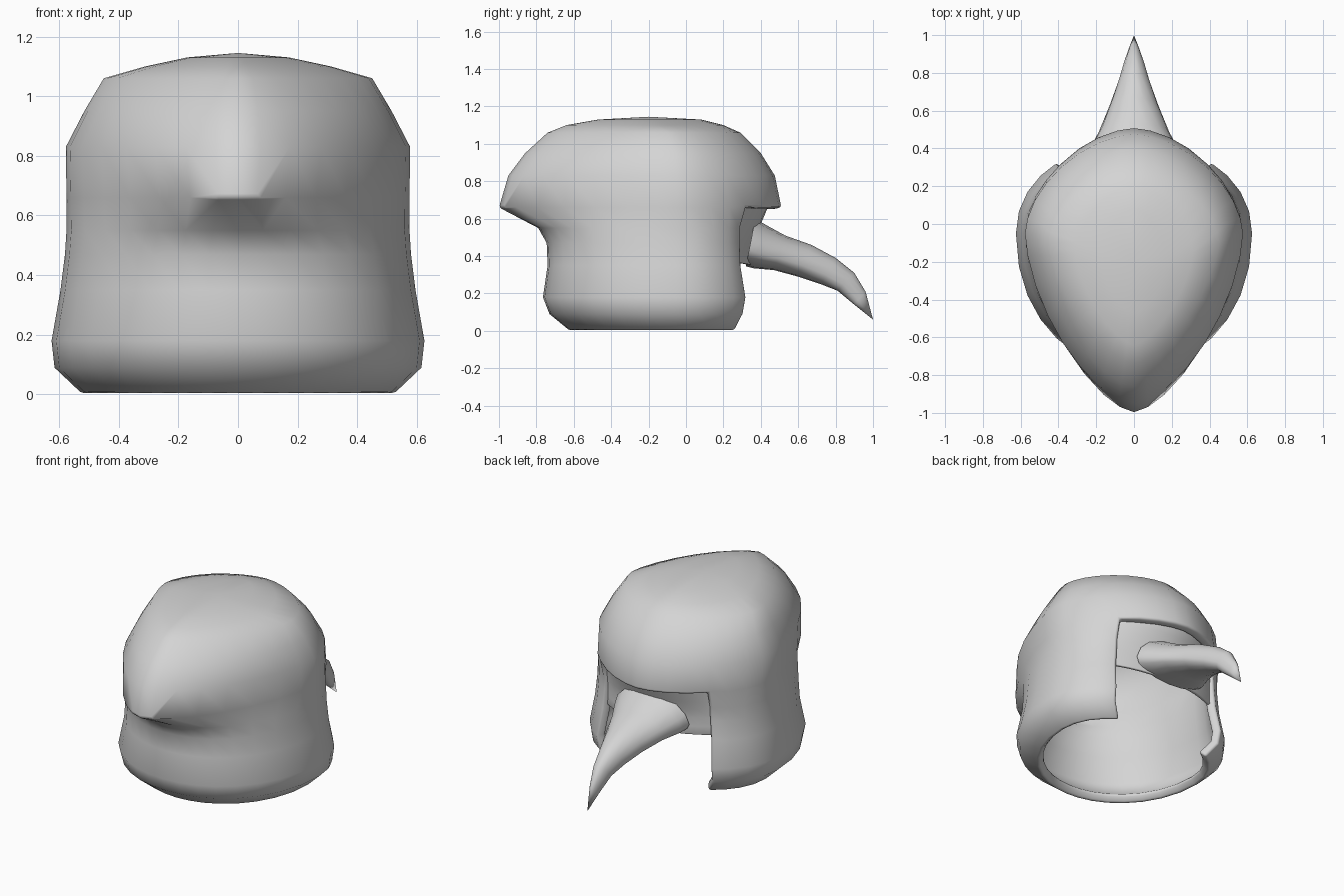
import bpy
import math

cube = bpy.data.objects.get("Cube")
if cube:
    bpy.data.objects.remove(cube, do_unlink=True)


def make_material(name, value):
    material = bpy.data.materials.new(name)
    material.use_nodes = True
    color = (value, value, value, 1)
    material.diffuse_color = color
    material.node_tree.nodes["Principled BSDF"].inputs["Base Color"].default_value = color
    return material


def make_object(name, verts, faces, material, thickness=0):
    mesh = bpy.data.meshes.new(name)
    mesh.from_pydata(verts, [], faces)
    mesh.materials.append(material)
    obj = bpy.data.objects.new(name, mesh)
    bpy.context.collection.objects.link(obj)
    bpy.ops.object.select_all(action="DESELECT")
    obj.select_set(True)
    bpy.context.view_layer.objects.active = obj
    if thickness:
        solid = obj.modifiers.new("Thickness", "SOLIDIFY")
        solid.thickness = thickness
        solid.offset = -1
        bpy.ops.object.modifier_apply(modifier=solid.name)
        # Soft rims
        bevel = obj.modifiers.new("Soft rims", "BEVEL")
        bevel.width = thickness * .25
        bevel.segments = 2
        bevel.limit_method = "ANGLE"
        bevel.angle_limit = math.radians(75)
        bpy.ops.object.modifier_apply(modifier=bevel.name)
    bpy.ops.object.shade_smooth_by_angle(angle=math.radians(85))


def loft(rings, is_open=None):
    """Skin a stack of equal rings; a fan closes it at the vertex after the last ring."""
    count = len(rings[0])
    faces = []
    for i in range(len(rings)):
        for j in range(count):
            k = (j + 1) % count
            low, high = i * count, (i + 1) * count
            if i == len(rings) - 1:
                faces.append((low + j, high, low + k))
            elif not (is_open and is_open(i, j)):
                faces.append((low + j, high + j, high + k, low + k))
    return [point for ring in rings for point in ring], faces


grey = make_material("plain grey", 0.66)

# Helmet shell: height, half width, rear y, face y, rear roundness, middle y
SEGMENTS = 32
BROW_HEIGHT = 0.66
shell_levels = [
    (0, .52, -.62, .35, 2, -.05),
    (.09, .615, -.73, .41, 2.1, -.05),
    (.18, .625, -.765, .43, 2.1, -.05),
    (.35, .595, -.74, .395, 2.05, -.05),
    (.47, .58, -.745, .39, 2.05, -.05),
    (.55, .575, -.79, .39, 1.9, -.05),
    (BROW_HEIGHT, .575, -1, .51, 1.5, -.05),
    (.83, .577, -.95, .475, 1.6, -.05),
    (.95, .515, -.86, .4, 1.6, -.06),
    (1.06, .45, -.74, .29, 1.48, -.1),
    (1.1, .31, -.64, .2, 1.5, -.15),
    (1.13, .17, -.47, .08, 1.7, -.2),
]


def power(value, exponent):
    return math.copysign(abs(value) ** exponent, value)


def shell_ring(z, width, rear, face, rear_round, middle):
    upper = z >= BROW_HEIGHT
    ring = []
    for j in range(SEGMENTS):
        angle = math.tau * j / SEGMENTS
        if not upper:  # draw the cheek edges inward
            angle -= .09 * math.sin(2 * angle)
        s, c = math.sin(angle), math.cos(angle)
        face_round = 1.72 if upper else 2.1
        exponent = 2 / (face_round if c > 0 else rear_round)
        reach = face - middle if c > 0 else middle - rear
        ring.append((width * power(s, exponent), middle + reach * power(c, exponent), z))
    return ring


def face_opening(i, j):
    below_brow = shell_levels[i + 1][0] <= BROW_HEIGHT
    return below_brow and (j < SEGMENTS // 8 or j >= SEGMENTS - SEGMENTS // 8)


shell_verts, shell_faces = loft([shell_ring(*level) for level in shell_levels], face_opening)
make_object("helmet_shell", shell_verts + [(0, -.2, 1.145)], shell_faces, grey, .055)

# Mask: curved band across the upper face opening, leaning out under the brow
COLUMNS, ROWS = 12, 6
mask_verts, mask_faces = [], []
for row in range(ROWS + 1):
    for column in range(COLUMNS + 1):
        side = 2 * column / COLUMNS - 1
        rise = row / ROWS
        lean = .14 * max(0, rise - .4) * (1 - side * side)
        mask_verts.append((.44 * side, .36 - .13 * side * side + lean,
                           .345 + .025 * abs(side) + .33 * rise))
for row in range(ROWS):
    for column in range(COLUMNS):
        a = row * (COLUMNS + 1) + column
        b = a + COLUMNS + 1
        mask_faces.append((a, b, b + 1, a + 1))
make_object("mask", mask_verts, mask_faces, grey, .02)

# Beak sections: low y, low z, high y, high z, half width
beak_sections = [
    (.32, .345, .37, .6, .26),
    (.36, .335, .43, .565, .24),
    (.47, .325, .53, .51, .185),
    (.6, .29, .67, .46, .13),
    (.72, .25, .8, .39, .085),
    (.81, .215, .9, .31, .055),
    (.9, .14, .96, .21, .027),
]
WIDEST = .35  # share of the section's height at which it is widest


def beak_ring(low_y, low_z, high_y, high_z, width):
    ring = []
    for j in range(16):
        angle = math.tau * j / 16
        c = math.cos(angle)
        blend = WIDEST + c * (1 - WIDEST if c > 0 else WIDEST)
        ring.append((-width * math.sin(angle), low_y + (high_y - low_y) * blend,
                     low_z + (high_z - low_z) * blend))
    return ring


beak_verts, beak_faces = loft([beak_ring(*section) for section in beak_sections])
make_object("beak", beak_verts + [(0, 1, .06)], beak_faces, grey)
